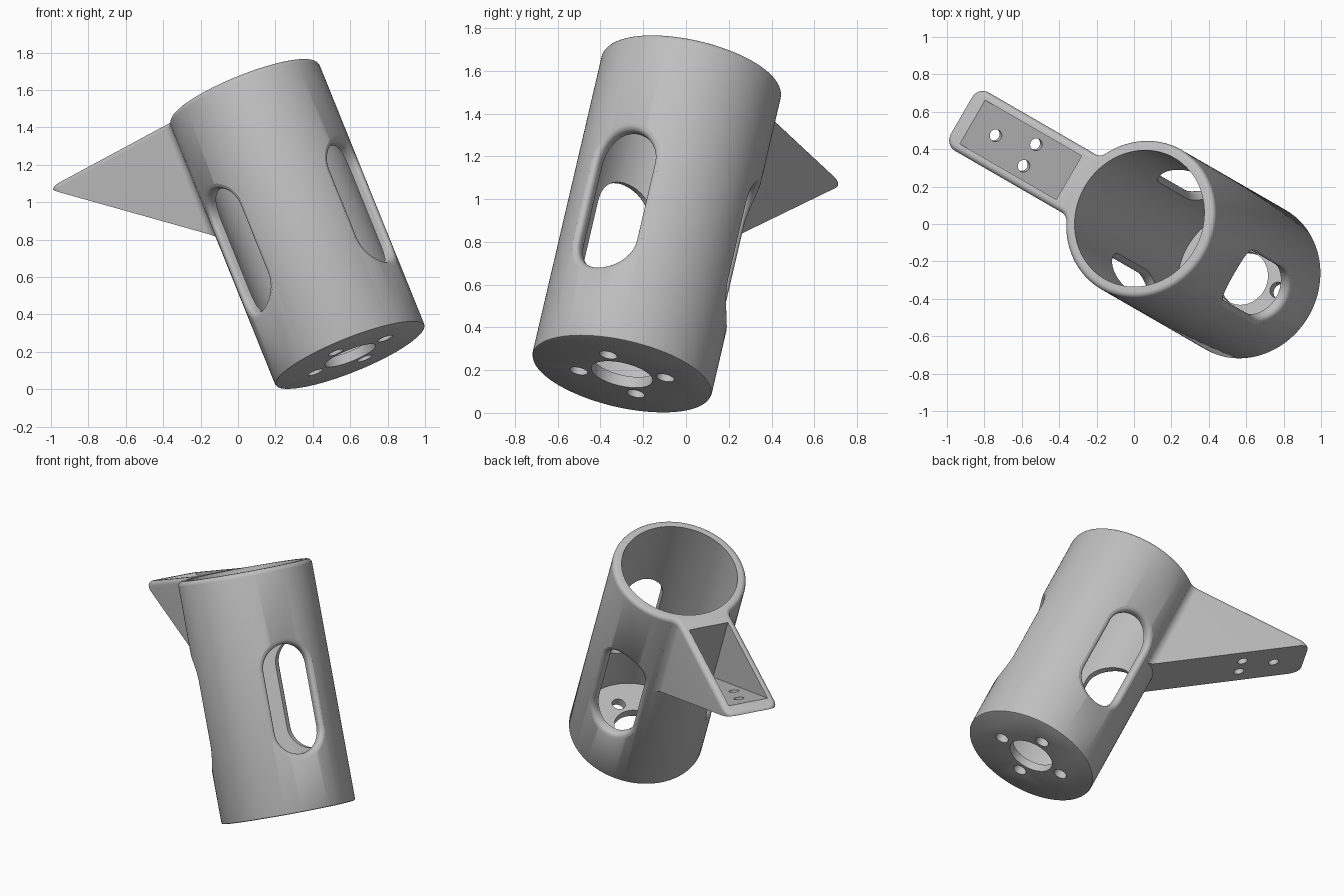
import bpy, bmesh
from math import sin, cos, pi, sqrt, atan2, radians
from mathutils import Matrix, Vector

cube = bpy.data.objects.get("Cube")
if cube:
    bpy.data.objects.remove(cube, do_unlink=True)

# Main sizes, in the tube's own frame (z along the tube)
R, BORE, LENGTH, FLOOR = 0.43, 0.373, 1.56, 0.055
RIM = 0.03                      # rounding of the top rim
FIN_HALF, FIN_TIP, FLARE, CORNER = 0.18, 1.225, 0.06, 0.07
SLOT_R, SLOT_STRAIGHT, SLOT_MID, SLOT_FILLET = 0.152, 0.4, 0.715, 0.035


def loft(name, rings):
    """Closed solid through rings with equal point counts."""
    bm = bmesh.new()
    loops = [[bm.verts.new(p) for p in ring] for ring in rings]
    for a, b in zip(loops, loops[1:]):
        n = len(a)
        for i in range(n):
            j = (i + 1) % n
            bm.faces.new((a[i], a[j], b[j], b[i]))
    bm.faces.new(loops[0][::-1])
    bm.faces.new(loops[-1])
    bmesh.ops.recalc_face_normals(bm, faces=bm.faces)
    mesh = bpy.data.meshes.new(name)
    bm.to_mesh(mesh)
    bm.free()
    ob = bpy.data.objects.new(name, mesh)
    bpy.context.collection.objects.link(ob)
    return ob


def circle(r, z, n=128, x=0, y=0):
    return [(x + r * cos(2 * pi * i / n), y + r * sin(2 * pi * i / n), z) for i in range(n)]


def arc(cx, cy, r, a0, a1, n=8):
    return [(cx + r * cos(a0 + (a1 - a0) * i / n), cy + r * sin(a0 + (a1 - a0) * i / n))
            for i in range(n + 1)]


def combine(target, tool, operation):
    """Apply a boolean and remove the tool."""
    mod = target.modifiers.new("cut", 'BOOLEAN')
    mod.operation, mod.solver, mod.object = operation, 'EXACT', tool
    bpy.context.view_layer.update()
    deps = bpy.context.evaluated_depsgraph_get()
    mesh = bpy.data.meshes.new_from_object(target.evaluated_get(deps))
    target.modifiers.clear()
    target.data = mesh
    bpy.data.objects.remove(tool, do_unlink=True)


def rounding(r, steps=6):
    """Inset and drop pairs for a rounded top edge."""
    return [(r * (1 - cos(pi / 2 * i / steps)), r * (1 - sin(pi / 2 * i / steps)))
            for i in range(steps + 1)]


# Tube body with a rounded top rim and a slightly eased base
rings = [circle(R - 0.01, 0), circle(R - 0.003, 0.003), circle(R, 0.01)]
rings += [circle(R - d, LENGTH - h) for d, h in rounding(RIM)]
holder = loft("tube_holder", rings)


# Bracket plan outline, flared into the tube and rounded at the tip
def bracket_outline(inset, z):
    cy = FIN_HALF + FLARE
    cx = -sqrt((R + FLARE) ** 2 - cy ** 2)
    half = arc(cx, cy, FLARE + inset, atan2(-cy, -cx), -pi / 2)
    half += arc(-FIN_TIP + CORNER, FIN_HALF - CORNER, CORNER - inset, pi / 2, pi)
    half = [(-0.25, half[0][1])] + half
    return [(x, y, z) for x, y in half + [(x, -y) for x, y in reversed(half)]]


def underside(x):
    return 0.887 - 0.8 * (x + 0.39)


rings = [bracket_outline(0, 0.4)]
rings += [bracket_outline(d, LENGTH - h) for d, h in rounding(RIM)]
bracket = loft("bracket", rings)

# Slice the bracket along its sloping underside
down = Vector((-0.8, 0, -1)).normalized()
bm = bmesh.new()
bm.from_mesh(bracket.data)
bmesh.ops.bisect_plane(bm, geom=bm.verts[:] + bm.edges[:] + bm.faces[:],
                       plane_co=(0, 0, underside(0)), plane_no=down, clear_outer=True)
bmesh.ops.holes_fill(bm, edges=[e for e in bm.edges if e.is_boundary], sides=0)
bmesh.ops.recalc_face_normals(bm, faces=bm.faces)
bm.to_mesh(bracket.data)
bm.free()
combine(holder, bracket, 'UNION')

# Bore, centre hole and four base holes
combine(holder, loft("bore", [circle(BORE, FLOOR), circle(BORE, 2)]), 'DIFFERENCE')
combine(holder, loft("centre_hole", [circle(0.147, -0.1, 64), circle(0.147, 0.2, 64)]), 'DIFFERENCE')
for k in range(4):
    a = radians(10 + 90 * k)
    x, y = 0.217 * cos(a), 0.217 * sin(a)
    tool = loft("base_hole", [circle(0.043, z, 32, x, y) for z in (-0.1, 0.2)])
    combine(holder, tool, 'DIFFERENCE')


# Three long slots whose rounded outer edge follows the tube wall
def slot_ring(offset, radius, turn):
    r, h = SLOT_R + offset, SLOT_STRAIGHT / 2
    flat = arc(0, h, r, 0, pi, 20) + arc(0, -h, r, pi, 2 * pi, 20)
    return [turn @ Vector((sqrt(radius ** 2 - s ** 2), s, SLOT_MID + t)) for s, t in flat]


for degrees in (0, 120, 240):
    turn = Matrix.Rotation(radians(degrees), 3, 'Z')
    f = SLOT_FILLET
    rings = [slot_ring(0, 0.3, turn)]
    rings += [slot_ring(d, R - h, turn) for d, h in
              [(f * (1 - cos(radians(p))), f * (1 - sin(radians(p)))) for p in range(0, 85, 14)]]
    rings.append(slot_ring(f, R + 0.002, turn))
    rings.append(slot_ring(f, R + 0.08, turn))
    combine(holder, loft("slot", rings), 'DIFFERENCE')

# Wedge pocket in the top of the bracket
lift, top, wall = 0.075, 1.65, -0.48
tip = -0.39 - (top - lift - 0.887) / 0.8
wedge = [(wall, top), (wall, underside(wall) + lift), (tip, top)]
pocket = loft("pocket", [[(x, y, z) for x, z in wedge] for y in (-0.135, 0.135)])
combine(holder, pocket, 'DIFFERENCE')

# Three screw holes square to the sloping underside
tilt = down.to_track_quat('Z', 'Y').to_matrix()
for x, y in ((-1.04, 0), (-0.87, 0.066), (-0.87, -0.066)):
    centre = Vector((x, y, underside(x) + lift / 2))
    rings = [[centre + tilt @ Vector(p) for p in circle(0.033, z, 32)] for z in (-0.1, 0.1)]
    combine(holder, loft("screw_hole", rings), 'DIFFERENCE')

# Colour
grey = bpy.data.materials.new("plain_grey")
grey.use_nodes = True
colour = (0.52, 0.52, 0.52, 1)
grey.diffuse_color = colour
grey.node_tree.nodes["Principled BSDF"].inputs["Base Color"].default_value = colour
holder.data.materials.clear()
holder.data.materials.append(grey)
for face in holder.data.polygons:
    face.material_index = 0

# Lean the holder
holder.matrix_world = (Matrix.Translation((0.6, -0.3, 0.18))
                       @ Matrix.Rotation(radians(-30), 4, 'Z')
                       @ Matrix.Rotation(radians(-25), 4, 'Y'))

bpy.ops.object.select_all(action='DESELECT')
holder.select_set(True)
bpy.context.view_layer.objects.active = holder
bpy.ops.object.shade_smooth_by_angle(angle=radians(32))
